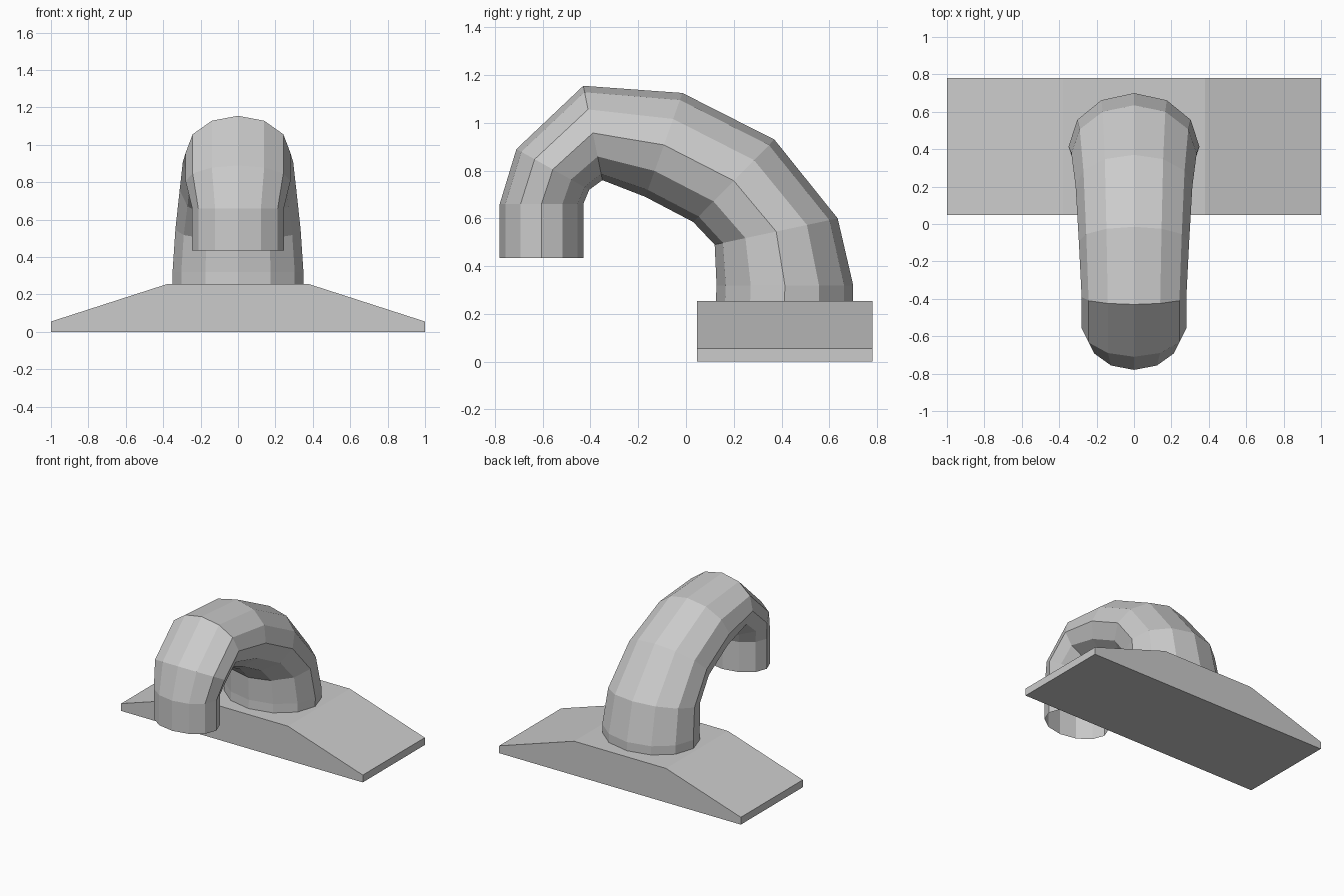
import bpy
from math import sin, cos, pi

if "Cube" in bpy.data.objects:
    bpy.data.objects.remove(bpy.data.objects["Cube"])


def make_object(name, verts, faces):
    mesh = bpy.data.meshes.new(name)
    mesh.from_pydata(verts, [], faces)
    mesh.update()
    obj = bpy.data.objects.new(name, mesh)
    bpy.context.collection.objects.link(obj)
    return obj


# Base plate: tapered profile extruded front to back
profile = [(-1, 0), (1, 0), (1, 0.055), (0.38, 0.255), (-0.38, 0.255), (-1, 0.055)]
n = len(profile)
verts = [(x, y, z) for y in (0.047, 0.78) for x, z in profile]
faces = [tuple(range(n)), tuple(reversed(range(n, 2 * n)))]
faces += [(i, i + n, (i + 1) % n + n, (i + 1) % n) for i in range(n)]
make_object("base_plate", verts, faces)

# Curved spout: 12-sided elliptical rings, open at the mouth
# each ring: outer (y, z), inner (y, z), half width in x
rings = [
    ((0.70, 0.255), (0.125, 0.255), 0.35),
    ((0.70, 0.32), (0.128, 0.32), 0.35),
    ((0.635, 0.60), (0.12, 0.49), 0.335),
    ((0.37, 0.93), (0.03, 0.585), 0.312),
    ((-0.015, 1.125), (-0.17, 0.69), 0.295),
    ((-0.43, 1.155), (-0.35, 0.76), 0.28),
    ((-0.71, 0.89), (-0.405, 0.72), 0.28),
    ((-0.78, 0.66), (-0.43, 0.66), 0.245),
    ((-0.78, 0.435), (-0.43, 0.435), 0.245),
]
sides = 12
verts, faces = [], []
for (oy, oz), (iy, iz), half in rings:
    for k in range(sides):
        a = 2 * pi * k / sides
        t = (1 - cos(a)) / 2
        verts.append((half * sin(a), oy + (iy - oy) * t, oz + (iz - oz) * t))
for r in range(len(rings) - 1):
    for k in range(sides):
        a, b = r * sides + k, r * sides + (k + 1) % sides
        faces.append((a, a + sides, b + sides, b))
make_object("spout", verts, faces)
